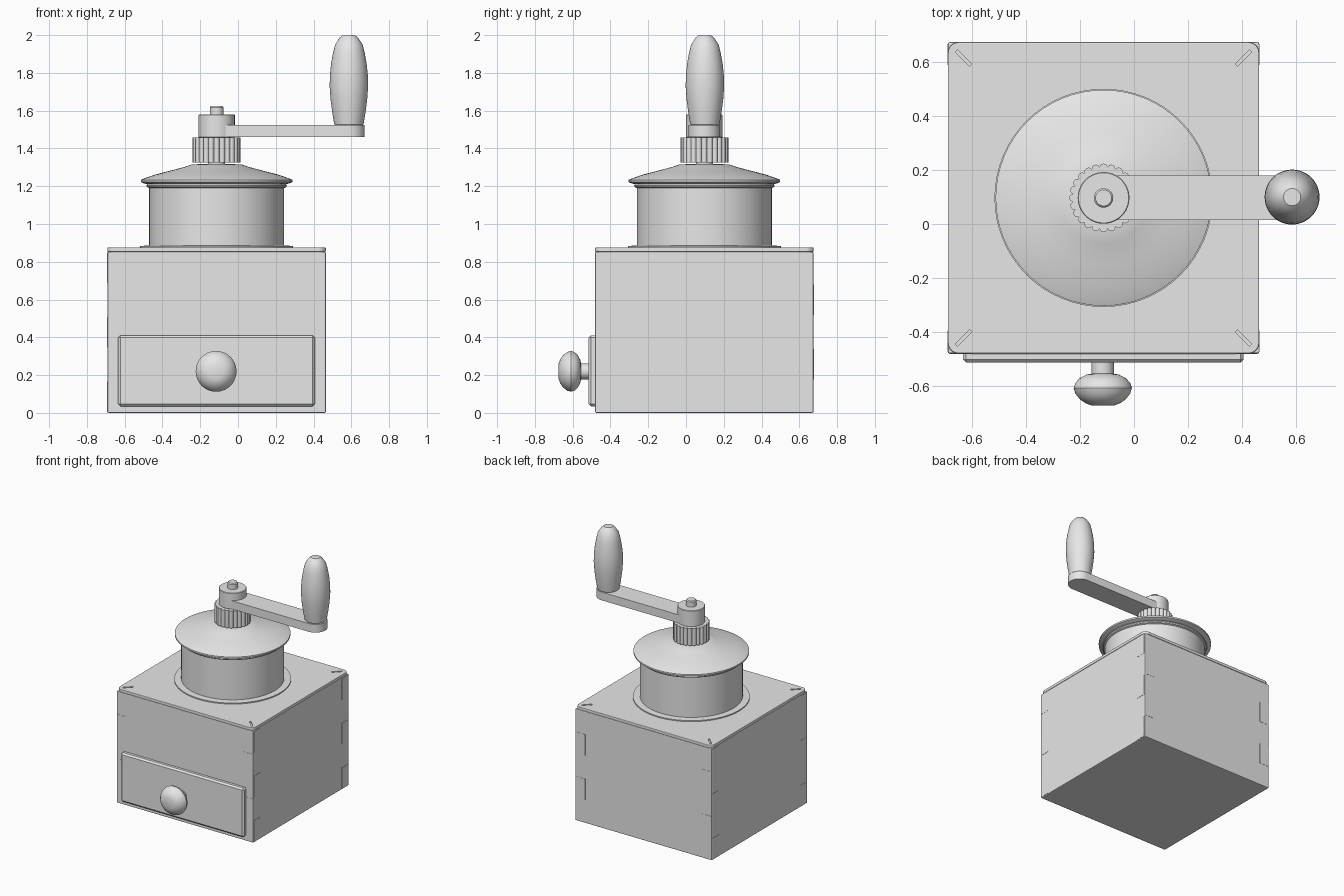
import bpy, bmesh, math
from mathutils import Matrix, Vector

if "Cube" in bpy.data.objects:
    bpy.data.objects.remove(bpy.data.objects["Cube"])

CX, CY = -0.113, 0.097          # vertical axis of the grinder
HALF = 0.578                    # half width of the wooden case

grey = bpy.data.materials.new("plain_grey")
grey.diffuse_color = (0.8, 0.8, 0.8, 1)
grey.use_nodes = True
grey.node_tree.nodes["Principled BSDF"].inputs["Base Color"].default_value = grey.diffuse_color


def finish(name, bm, smooth=None, bevel=0, segments=2):
    bmesh.ops.recalc_face_normals(bm, faces=bm.faces)
    me = bpy.data.meshes.new(name)
    bm.to_mesh(me)
    bm.free()
    ob = bpy.data.objects.new(name, me)
    bpy.context.collection.objects.link(ob)
    me.materials.append(grey)
    if bevel:
        mod = ob.modifiers.new("soft_edges", "BEVEL")
        mod.width, mod.segments = bevel, segments
        mod.limit_method = "ANGLE"
    if smooth:
        bpy.ops.object.select_all(action="DESELECT")
        ob.select_set(True)
        bpy.context.view_layer.objects.active = ob
        bpy.ops.object.shade_smooth_by_angle(angle=math.radians(smooth))
    return ob


def box(name, lo, hi, bevel=0, segments=2):
    bm = bmesh.new()
    lo, hi = Vector(lo), Vector(hi)
    bmesh.ops.create_cube(bm, size=1, matrix=Matrix.Translation((lo + hi) / 2)
                          @ Matrix.Diagonal((*(hi - lo), 1)))
    return finish(name, bm, bevel=bevel, segments=segments)


def lathe(name, profile, place, sides=64, smooth=25):
    """Turn (radius, height) points round the z axis, then move into place."""
    bm = bmesh.new()
    rings = [[bm.verts.new((r * math.cos(a), r * math.sin(a), z))
              for a in (2 * math.pi * i / sides for i in range(sides))]
             for r, z in profile]
    for a, b in zip(rings, rings[1:]):
        for i in range(sides):
            j = (i + 1) % sides
            bm.faces.new((a[i], a[j], b[j], b[i]))
    bm.faces.new(rings[0])
    bm.faces.new(rings[-1])
    bm.transform(place)
    return finish(name, bm, smooth)


def prism(name, outline, z0, z1, smooth=None, bevel=0):
    bm = bmesh.new()
    face = bm.faces.new([bm.verts.new((x, y, z0)) for x, y in outline])
    top = bmesh.ops.extrude_face_region(bm, geom=[face])["geom"]
    bmesh.ops.translate(bm, vec=(0, 0, z1 - z0),
                        verts=[v for v in top if isinstance(v, bmesh.types.BMVert)])
    return finish(name, bm, smooth, bevel)


def arc(x, y, r, start, end, n):
    return [(x + r * math.cos(math.radians(start + (end - start) * i / n)),
             y + r * math.sin(math.radians(start + (end - start) * i / n)))
            for i in range(n + 1)]


axis = Matrix.Translation((CX, CY, 0))

# Wooden case
box("case", (CX - HALF, CY - HALF, 0), (CX + HALF, CY + HALF, 0.853), 0.006)

# Finger joints at the corners, alternating between neighbouring walls
W, T, BAND = 0.085, 0.0015, 0.853 / 5
for sx in (-1, 1):
    for sy in (-1, 1):
        for k in range(5):
            z0, z1 = k * BAND + 0.006, (k + 1) * BAND - 0.004
            if k % 2:
                u = [CX + sx * (HALF - 0.006), CX + sx * (HALF - W)]
                v = [CY + sy * (HALF - 0.01), CY + sy * (HALF + T)]
            else:
                u = [CX + sx * (HALF - 0.01), CX + sx * (HALF + T)]
                v = [CY + sy * (HALF - 0.006), CY + sy * (HALF - W)]
            box("finger_joint", (min(u), min(v), z0), (max(u), max(v), z1))

# Top plate with rounded corners and a diagonal slot in each
R = 0.04
outline = []
for sx, sy, a in ((1, 1, 0), (-1, 1, 90), (-1, -1, 180), (1, -1, 270)):
    outline += arc(CX + sx * (HALF - R), CY + sy * (HALF - R), R, a, a + 90, 6)
plate = prism("top_plate", outline, 0.853, 0.876, bevel=0.004)
bm = bmesh.new()
for k in range(4):
    turn = Matrix.Rotation(math.radians(45 + 90 * k), 4, "Z")
    bmesh.ops.create_cube(bm, size=1, matrix=Matrix.Translation((CX, CY, 0.876)) @ turn
                          @ Matrix.Translation((0.735, 0, 0))
                          @ Matrix.Diagonal((0.075, 0.012, 0.016, 1)))
cutter = finish("slot_cutter", bm)
cutter.hide_render = True
cutter.hide_viewport = True
cut = plate.modifiers.new("slots", "BOOLEAN")
cut.operation, cut.object, cut.solver = "DIFFERENCE", cutter, "EXACT"

# Drawer front with chamfered edge
box("drawer_front", (-0.635, -0.515, 0.035), (0.407, CY - HALF + 0.01, 0.41), 0.012, 1)

# Drawer knob, turned about the y axis
lathe("drawer_knob",
      [(0.042, 0), (0.042, 0.042), (0.06, 0.045), (0.088, 0.06), (0.102, 0.077),
       (0.108, 0.095), (0.102, 0.115), (0.085, 0.137), (0.065, 0.151), (0.042, 0.16)],
      Matrix.Translation((CX - 0.003, -0.514, 0.22)) @ Matrix.Rotation(math.pi / 2, 4, "X"),
      48, 35)

# Metal drum with foot flange and rolled rim
lathe("drum", [(0.405, 0.874), (0.405, 0.884), (0.357, 0.886), (0.357, 1.19),
               (0.368, 1.195), (0.372, 1.203), (0.368, 1.211), (0.3, 1.211)], axis)

# Domed lid
lathe("lid", [(0.3, 1.209), (0.36, 1.209), (0.385, 1.215), (0.401, 1.222), (0.401, 1.234),
              (0.39, 1.239), (0.325, 1.262), (0.25, 1.281), (0.17, 1.302),
              (0.13, 1.316), (0.04, 1.317)], axis)

# Spindle running through nut and hub
lathe("spindle", [(0.045, 1.3), (0.045, 1.45), (0.036, 1.46), (0.036, 1.618),
                  (0.03, 1.625)], axis, 32)

# Fluted adjusting nut
TEETH = 24
flutes = []
for i in range(TEETH * 6):
    r = 0.115 + 0.012 * math.sqrt(abs(math.cos(math.pi * i / 6)))
    a = 2 * math.pi * i / (TEETH * 6)
    flutes.append((CX + r * math.cos(a), CY + r * math.sin(a)))
prism("adjusting_nut", flutes, 1.326, 1.458, smooth=40, bevel=0)

# Crank hub and arm with rounded end
lathe("crank_hub", [(0.093, 1.457), (0.096, 1.46), (0.096, 1.577), (0.093, 1.58)], axis)
arm = [(CX, CY + 0.083), (CX, CY - 0.083)] + arc(0.588, CY, 0.083, -90, 90, 20)
prism("crank_arm", arm, 1.46, 1.523, smooth=30)

# Turned crank handle
lathe("crank_handle",
      [(0.07, 1.52), (0.078, 1.53), (0.088, 1.59), (0.097, 1.66), (0.102, 1.73),
       (0.1, 1.79), (0.094, 1.85), (0.084, 1.905), (0.073, 1.95), (0.05, 1.985),
       (0.032, 2.0)], Matrix.Translation((0.587, CY + 0.003, 0)), 48, 20)
